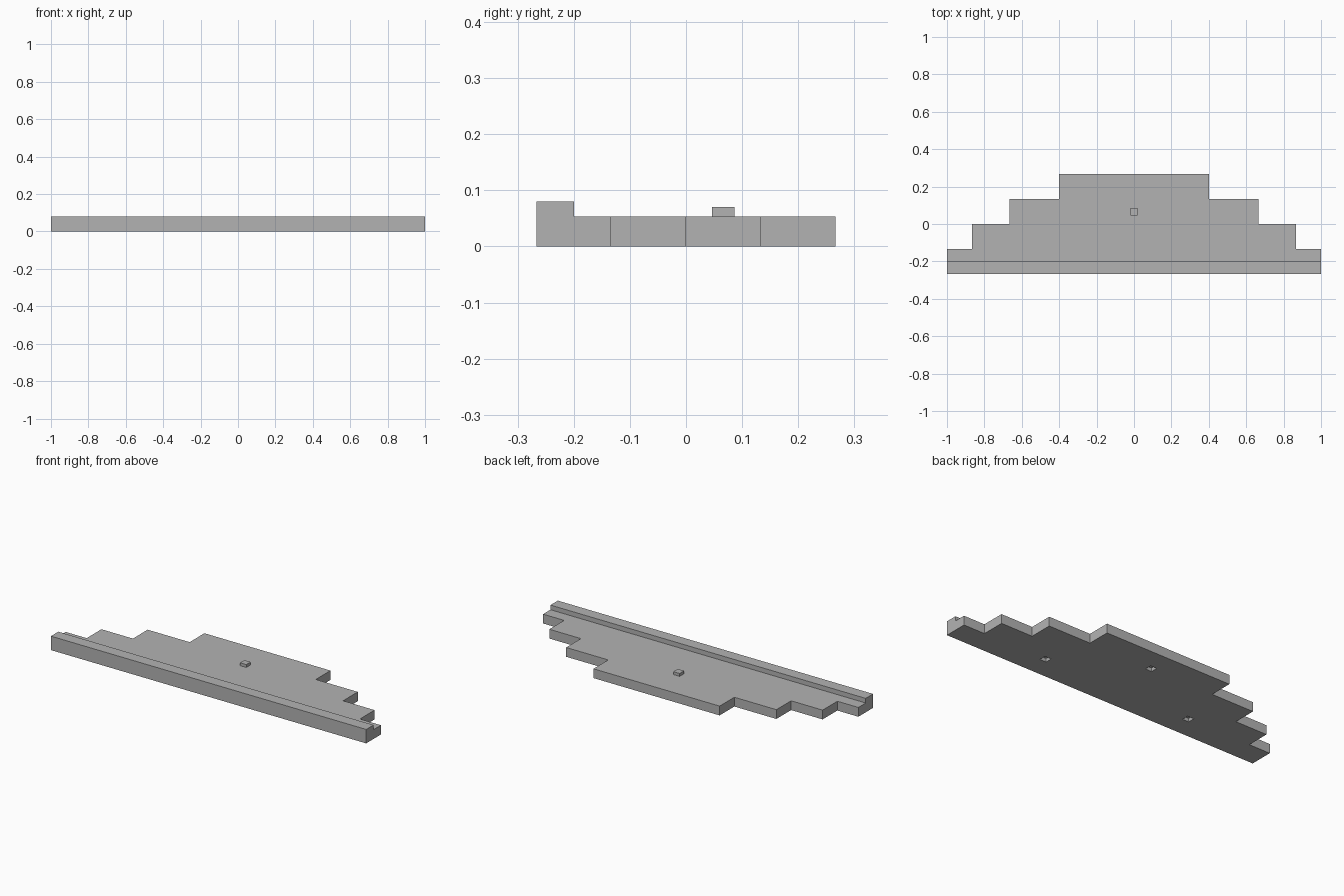
import bpy
import bmesh
from mathutils import Vector

cube = bpy.data.objects.get("Cube")
if cube:
    bpy.data.objects.remove(cube)

grey = bpy.data.materials.new("plain_grey")
grey.use_nodes = True
colour = (0.45, 0.45, 0.45, 1)
grey.diffuse_color = colour
grey.node_tree.nodes["Principled BSDF"].inputs["Base Color"].default_value = colour

U = 1 / 15                  # layout module
TOP = 0.8 * U               # slab thickness
RIDGE_TOP = 1.2 * U
PEG = 0.6 * U               # peg and socket width


def add_object(name, bm):
    bmesh.ops.recalc_face_normals(bm, faces=bm.faces)
    mesh = bpy.data.meshes.new(name)
    bm.to_mesh(mesh)
    bm.free()
    mesh.materials.append(grey)
    obj = bpy.data.objects.new(name, mesh)
    bpy.context.collection.objects.link(obj)
    return obj


def add_box(bm, x, y, z0, z1):
    verts = bmesh.ops.create_cube(bm, size=1)["verts"]
    bmesh.ops.scale(bm, verts=verts, vec=(PEG, PEG, z1 - z0))
    bmesh.ops.translate(bm, verts=verts, vec=(x, y, (z0 + z1) / 2))


# Stepped slab: mirrored outline, widest at the front
right_side = []
for row, half_width in enumerate((15, 13, 10, 6)):
    y = -4 + 2 * row
    right_side += [(half_width * U, y * U), (half_width * U, (y + 2) * U)]
outline = right_side + [(-x, y) for x, y in reversed(right_side)]

bm = bmesh.new()
base = bm.faces.new([bm.verts.new((x, y, 0)) for x, y in outline])
raised = bmesh.ops.extrude_face_region(bm, geom=[base], use_keep_orig=True)["geom"]
bmesh.ops.translate(bm, vec=(0, 0, TOP),
                    verts=[v for v in raised if isinstance(v, bmesh.types.BMVert)])
bmesh.ops.recalc_face_normals(bm, faces=bm.faces)

# Raised ridge along the front edge
bmesh.ops.bisect_plane(bm, geom=bm.verts[:] + bm.edges[:] + bm.faces[:],
                       plane_co=(0, -3 * U, 0), plane_no=(0, 1, 0))
bm.normal_update()
strip = [f for f in bm.faces if f.normal.z > 0.9
         and f.calc_center_median().y < -3 * U]
lifted = bmesh.ops.extrude_face_region(bm, geom=strip)["geom"]
bmesh.ops.translate(bm, vec=(0, 0, RIDGE_TOP - TOP),
                    verts=[v for v in lifted if isinstance(v, bmesh.types.BMVert)])
bmesh.ops.recalc_face_normals(bm, faces=bm.faces)
bmesh.ops.dissolve_limit(bm, angle_limit=0.01, verts=bm.verts, edges=bm.edges)
slab = add_object("stepped_slab", bm)

# Three square sockets in the underside
bm = bmesh.new()
for x, y in ((-7, -2), (7, -2), (0, 2)):
    add_box(bm, x * U, y * U, -U, 0.3 * U)
cutter = add_object("socket_cutter", bm)
cutter.hide_render = True
cut = slab.modifiers.new("sockets", "BOOLEAN")
cut.operation = "DIFFERENCE"
cut.solver = "EXACT"
cut.object = cutter
bpy.context.view_layer.objects.active = slab
bpy.ops.object.modifier_apply(modifier=cut.name)
bpy.data.objects.remove(cutter)

# Locating peg on the upper surface
bm = bmesh.new()
add_box(bm, 0, U, TOP, 1.05 * U)
add_object("locating_peg", bm)
